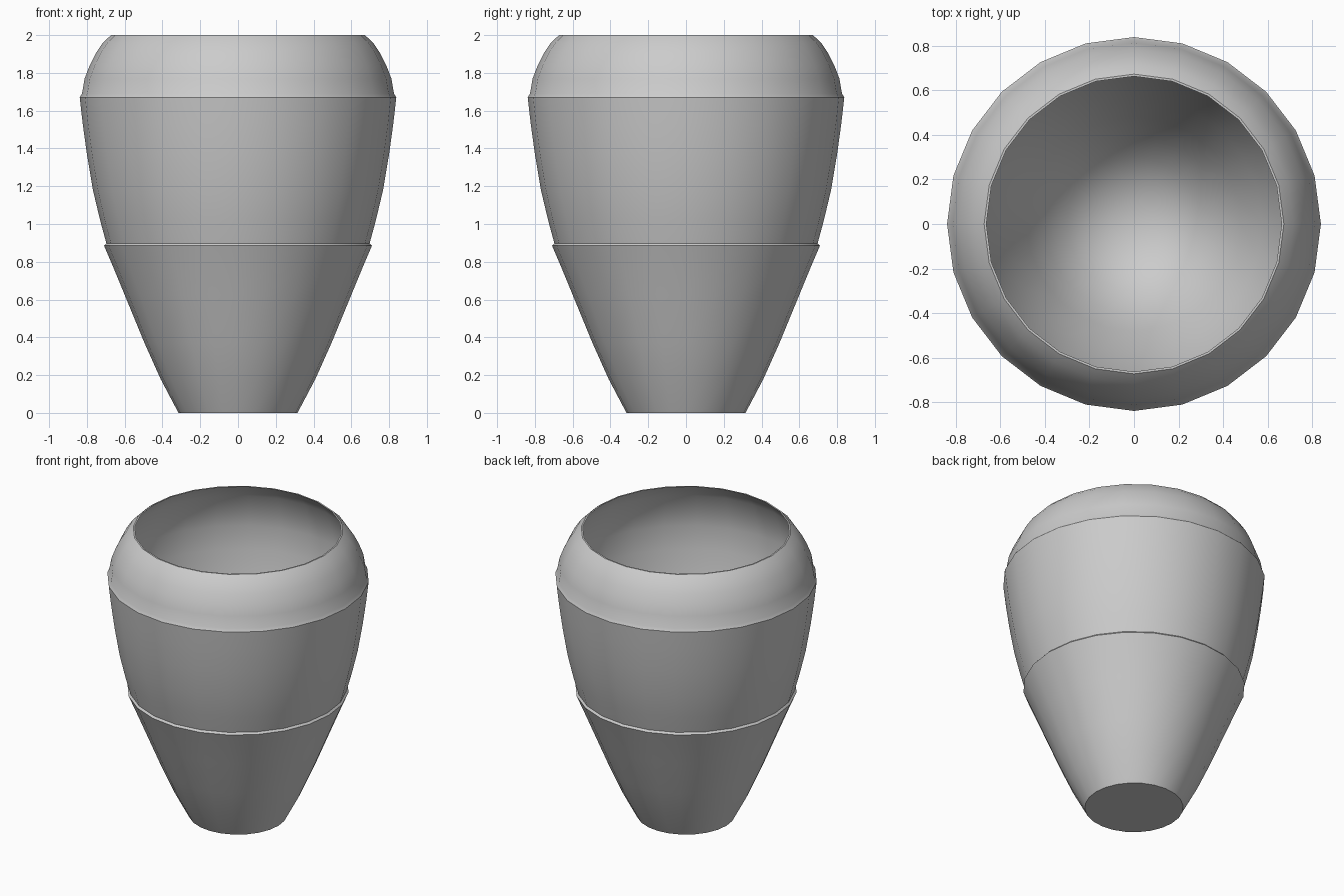
import bpy, bmesh, math

if "Cube" in bpy.data.objects:
    bpy.data.objects.remove(bpy.data.objects["Cube"])

SIDES = 24

# Outer wall (radius, height): tapered foot, middle band, rounded shoulder, with small ledges between
outer = [(0.315, 0.0), (0.41, 0.18), (0.495, 0.37), (0.60, 0.625), (0.66, 0.77), (0.709, 0.885),
         (0.697, 0.898), (0.73, 1.02), (0.768, 1.18), (0.80, 1.37), (0.822, 1.53), (0.838, 1.67),
         (0.826, 1.69), (0.812, 1.77), (0.785, 1.84), (0.755, 1.90), (0.715, 1.96), (0.672, 2.0)]
# Inner wall, from the lip down to the rounded floor
inner = [(0.662, 2.0), (0.70, 1.96), (0.74, 1.90), (0.785, 1.77), (0.803, 1.66), (0.79, 1.5),
         (0.765, 1.33), (0.72, 1.12), (0.66, 0.89), (0.575, 0.68), (0.48, 0.47), (0.40, 0.33),
         (0.30, 0.21), (0.20, 0.14), (0.10, 0.105)]


def lathe(name, profile, floor_z):
    bm = bmesh.new()
    rings = []
    for r, z in profile:
        rings.append([bm.verts.new((r * math.cos(2 * math.pi * i / SIDES),
                                    r * math.sin(2 * math.pi * i / SIDES), z))
                      for i in range(SIDES)])
    for low, high in zip(rings, rings[1:]):
        for i in range(SIDES):
            j = (i + 1) % SIDES
            bm.faces.new((low[i], low[j], high[j], high[i]))
    # flat base outside, fan to the middle of the floor inside
    bm.faces.new(rings[0][::-1])
    pole = bm.verts.new((0, 0, floor_z))
    for i in range(SIDES):
        bm.faces.new((rings[-1][i], rings[-1][(i + 1) % SIDES], pole))
    bmesh.ops.recalc_face_normals(bm, faces=bm.faces)
    mesh = bpy.data.meshes.new(name)
    bm.to_mesh(mesh)
    bm.free()
    obj = bpy.data.objects.new(name, mesh)
    bpy.context.collection.objects.link(obj)
    return obj


# Hollow pot in one piece
pot = lathe("pot", outer + inner, 0.095)
bpy.context.view_layer.objects.active = pot
pot.select_set(True)
bpy.ops.object.shade_smooth_by_angle(angle=math.radians(35))
